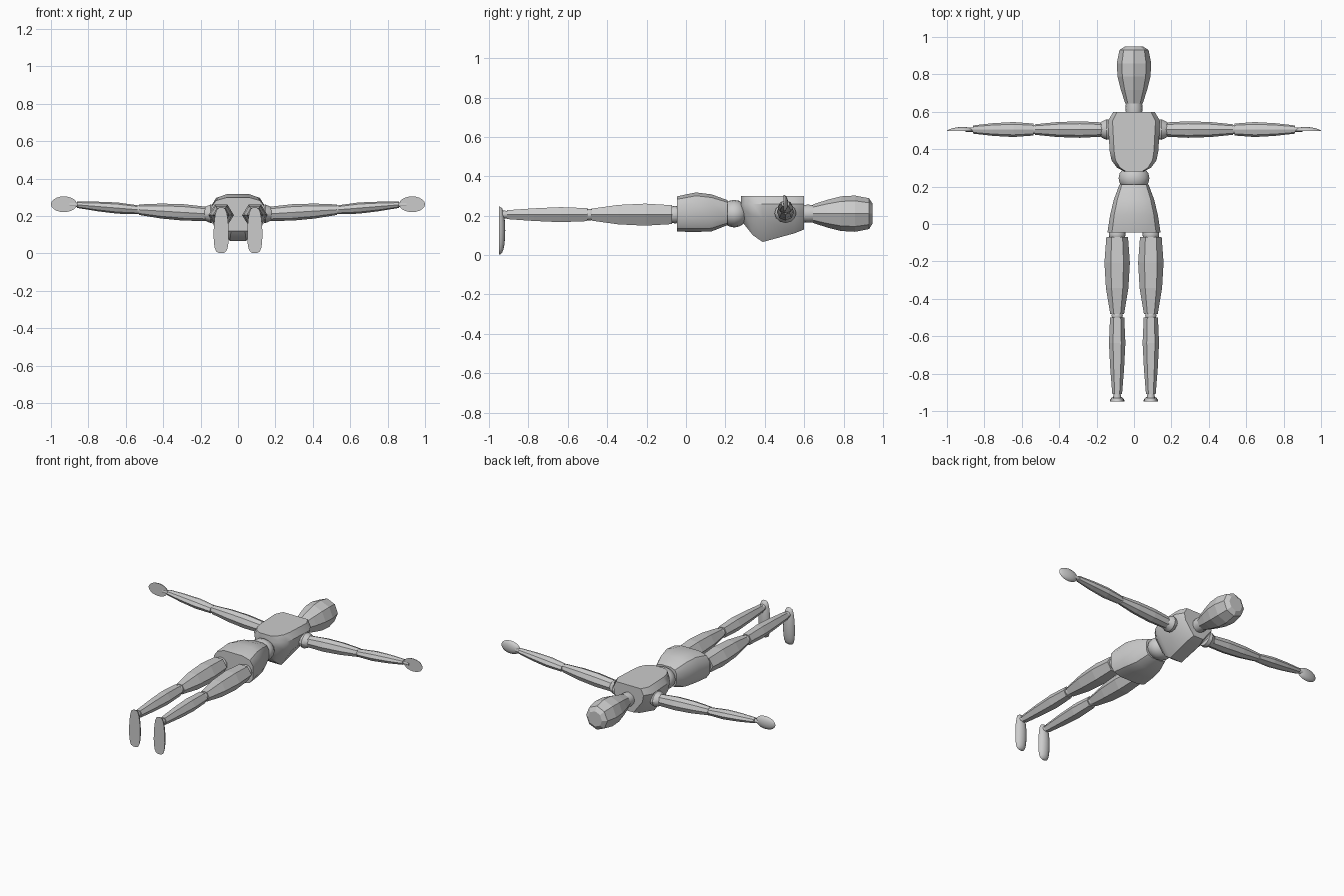
import bpy, bmesh
from math import sin, cos, pi, tau, radians
from mathutils import Vector

default_cube = bpy.data.objects.get("Cube")
if default_cube:
    bpy.data.objects.remove(default_cube)

colour = (.6, .6, .6, 1)
grey = bpy.data.materials.new("light_grey")
grey.use_nodes = True
grey.diffuse_color = colour
grey.node_tree.nodes["Principled BSDF"].inputs["Base Color"].default_value = colour

X, Y, Z = Vector((1, 0, 0)), Vector((0, 1, 0)), Vector((0, 0, 1))


def loft(name, rings, smooth_angle=0):
    """Skin a list of equal-length point rings and cap both ends."""
    bm = bmesh.new()
    loops = [[bm.verts.new(point) for point in ring] for ring in rings]
    count = len(loops[0])
    for lower, upper in zip(loops, loops[1:]):
        for i in range(count):
            j = (i + 1) % count
            bm.faces.new((lower[i], lower[j], upper[j], upper[i]))
    bm.faces.new(loops[0])
    bm.faces.new(loops[-1])
    bmesh.ops.recalc_face_normals(bm, faces=bm.faces)
    mesh = bpy.data.meshes.new(name)
    bm.to_mesh(mesh)
    bm.free()
    part = bpy.data.objects.new(name, mesh)
    bpy.context.collection.objects.link(part)
    mesh.materials.append(grey)
    if smooth_angle:
        bpy.ops.object.select_all(action='DESELECT')
        part.select_set(True)
        bpy.context.view_layer.objects.active = part
        bpy.ops.object.shade_smooth_by_angle(angle=radians(smooth_angle))


def oval(center, across, width, height, sides):
    """Ring of points with its height along z."""
    return [center + across * width * cos(tau * i / sides)
            + Z * height * sin(tau * i / sides) for i in range(sides)]


def limb(name, start, end, across, radii, sides, squash=1, smooth_angle=0):
    """Tapered rod whose radii are spread evenly from start to end."""
    start, end = Vector(start), Vector(end)
    last = len(radii) - 1
    loft(name, [oval(start.lerp(end, i / last), across, radius, radius * squash, sides)
                for i, radius in enumerate(radii)], smooth_angle)


def ball(name, center, radius, width):
    """Round joint, stretched along x by the given factor."""
    angles = [pi * (k + .3) / 8.6 for k in range(9)]
    loft(name, [oval(Vector(center) - Y * radius * cos(a), X, width * radius * sin(a),
                     radius * sin(a), 16) for a in angles], 40)


def mirrored_ring(y, half):
    """Close a right-hand outline of (x, z) points across x = 0."""
    return [(x, y, z) for x, z in half] + [(-x, y, z) for x, z in reversed(half)]


def chest_ring(y, width, bottom):
    """Flat back with bevelled edges, narrowing to a keel in front."""
    top = .3
    return mirrored_ring(y, [(width * .82, top), (width, top - .04),
                             (width * .92, (top + bottom) / 2), (width / 3, bottom)])


def pelvis_ring(y, width, top, bottom):
    """Half outline sampled from a boxy superellipse."""
    middle, height = (top + bottom) / 2, (top - bottom) / 2
    half = []
    for k in range(6):
        a = pi * (k + .5) / 6
        rise = cos(a)
        half.append((width * sin(a) ** .6,
                     middle + height * abs(rise) ** .6 * (1 if rise > 0 else -1)))
    return mirrored_ring(y, half)


# Head and neck
limb("head", (0, .645, .21), (0, .93, .21), X, (.047, .07, .088, .092, .078), 8)
limb("head_crown", (0, .93, .21), (0, .948, .21), X, (.078, .05), 8)
limb("neck", (0, .58, .21), (0, .66, .21), X, (.042, .046, .042), 16, smooth_angle=40)

# Trunk
loft("chest", [chest_ring(y, width, bottom) for y, width, bottom in (
    (.28, .05, .18), (.3, .09, .15), (.34, .12, .1), (.39, .13, .066),
    (.55, .14, .11), (.6, .11, .13))], 35)
ball("waist", (0, .245, .21), .07, 1.18)
loft("pelvis", [pelvis_ring(y, width, top, bottom) for y, width, top, bottom in (
    (-.045, .145, .3, .117), (.05, .13, .32, .115),
    (.13, .11, .31, .118), (.21, .08, .28, .15))], 35)

for side, label in ((1, "left_"), (-1, "right_")):
    # Leg
    leg = side * .09
    level = .205
    ball(label + "hip", (leg, -.055, level), .045, 1)
    limb(label + "thigh", (leg, -.07, level), (leg, -.48, level), X,
         (.058, .068, .06, .037), 6, squash=.95)
    ball(label + "knee", (leg, -.49, level), .03, 1)
    limb(label + "shin", (leg, -.5, level), (leg, -.91, level), X,
         (.038, .044, .037, .026), 6)
    limb(label + "ankle", (leg, -.9, level), (leg, -.94, level), X,
         (.018, .022), 12, smooth_angle=40)

    # Foot: flat sole, domed instep, toes pointing down
    foot = []
    for k in range(11):
        a = pi * (k + .2) / 10.4
        width = sin(a) ** .5 * (.04 + .004 * cos(a))
        depth = .032 * sin(a) ** .7
        foot.append([(leg + width * cos(pi * i / 8), depth * sin(pi * i / 8) - .95,
                      .124 - .122 * cos(a)) for i in range(9)])
    loft(label + "foot", foot, 50)

    # Arm, rising gently toward the hand
    shoulder, elbow, wrist = [Vector((side * x, .505, z)) for x, z in
                              ((.17, .212), (.53, .234), (.86, .26))]
    limb(label + "shoulder", shoulder - X * side * .045, shoulder + X * side * .02, Y,
         (.05, .055, .045, .03), 12, squash=.9, smooth_angle=30)
    limb(label + "upper_arm", shoulder, elbow, Y, (.038, .044, .04, .028), 8)
    ball(label + "elbow", elbow, .024, 1)
    limb(label + "forearm", elbow + X * side * .008, wrist, Y,
         (.032, .04, .034, .022), 8, squash=.75)
    limb(label + "wrist", wrist, wrist + X * side * .04, Y,
         (.012, .012), 10, smooth_angle=40)

    # Hand: half of a flattened egg with a flat palm
    hand = []
    for k in range(11):
        a = pi * (k + .3) / 10.6
        thickness = .03 * sin(a) * (1 - k / 20)
        hand.append([(side * (.931 - .069 * cos(a)), .496 + thickness * sin(pi * i / 8),
                      .263 + .042 * sin(a) * cos(pi * i / 8)) for i in range(9)])
    loft(label + "hand", hand, 50)
